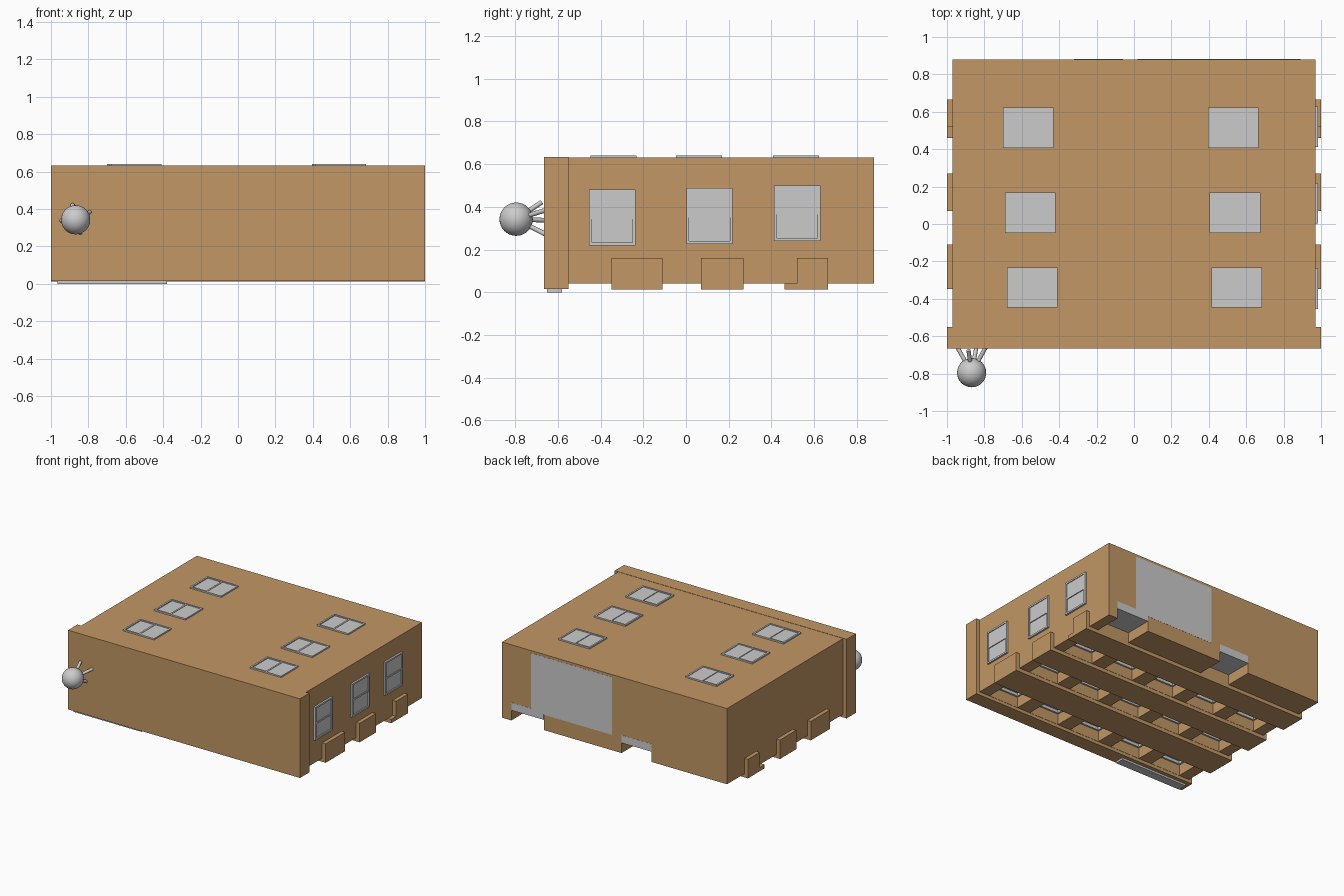
import bpy, bmesh
from math import radians
from mathutils import Matrix, Vector

if "Cube" in bpy.data.objects:
    bpy.data.objects.remove(bpy.data.objects["Cube"])

brick = bpy.data.materials.new("brick")
brick.diffuse_color = (0.54, 0.31, 0.13, 1)
brick.use_nodes = True
brick.node_tree.nodes["Principled BSDF"].inputs["Base Color"].default_value = brick.diffuse_color


def add_box(bm, lo, hi):
    lo, hi = Vector(lo), Vector(hi)
    m = Matrix.Translation((lo + hi) / 2) @ Matrix.Diagonal((*(hi - lo), 1))
    bmesh.ops.create_cube(bm, size=1, matrix=m)


def boxes(name, pairs, mat=None, matrix=None):
    bm = bmesh.new()
    for lo, hi in pairs:
        add_box(bm, lo, hi)
    if matrix:
        bm.transform(matrix)
    me = bpy.data.meshes.new(name)
    bm.to_mesh(me)
    bm.free()
    ob = bpy.data.objects.new(name, me)
    bpy.context.collection.objects.link(ob)
    if mat:
        me.materials.append(mat)
    return ob


def window(name, centre, across, up, w, h, depth=0.012):
    """Sash window: rim, two panes and a meeting rail, facing across x up."""
    a, u = Vector(across), Vector(up)
    n = a.cross(u)
    m = Matrix((a, u, n)).transposed().to_4x4()
    m.translation = centre
    x, y, b = w / 2, h / 2, 0.013
    parts = [((-x, -y, 0), (-x + b, y, depth)), ((x - b, -y, 0), (x, y, depth)),
             ((-x + b, -y, 0), (x - b, -y + b, depth)),
             ((-x + b, y - b, 0), (x - b, y, depth)),
             ((-x + b, -b / 2, 0), (x - b, b / 2, depth * 0.85)),
             ((-x + b, -y + b, -0.002), (x - b, -b / 2, depth * 0.35)),
             ((-x + b, b / 2, -0.002), (x - b, y - b, depth * 0.6))]
    return boxes(name, parts, None, m)


# Recesses on the underside: three rows of windows and two doorways
cols = [-0.75, -0.375, 0, 0.375, 0.75]
rows = [(-0.55, -0.35), (-0.11, 0.07), (0.27, 0.46)]
doors = [(-0.32, -0.06), (0.61, 0.89)]
holes = [((c - 0.13, y0 + 0.002, -0.1), (c + 0.13, y1 - 0.002, 0.16))
         for y0, y1 in rows for c in cols]
holes += [((x0, 0.66, -0.1), (x1, 1.0, 0.18)) for x0, x1 in doors]

# Main block with the recesses cut out
body = boxes("building_body", [((-0.97, -0.56, 0.04), (0.97, 0.88, 0.63))], brick)
cutter = boxes("recess_cutter", holes)
cutter.hide_render = True
mod = body.modifiers.new("recesses", 'BOOLEAN')
mod.operation = 'DIFFERENCE'
mod.solver = 'EXACT'
mod.object = cutter
bpy.context.view_layer.update()
cut = bpy.data.meshes.new_from_object(
    body.evaluated_get(bpy.context.evaluated_depsgraph_get()))
body.modifiers.clear()
body.data = cut
bpy.data.objects.remove(cutter)

# Roof slab and the ledges between storeys
boxes("roof_slab", [((-1, -0.665, 0.015), (1, -0.55, 0.632))], brick)
boxes("upper_ledge", [((-1, -0.348, 0.012), (1, -0.11, 0.16))], brick)
boxes("middle_ledge", [((-1, 0.07, 0.012), (1, 0.27, 0.16))], brick)
boxes("lower_ledge", [((-1, 0.52, 0.012), (1, 0.665, 0.16)),
                      ((-1, 0.46, 0.012), (1, 0.52, 0.042))], brick)

# Plain sign plate on the edge of the roof slab
boxes("sign_plate", [((-0.965, -0.65, 0.0), (-0.38, -0.58, 0.016))])

# Windows and door heads set in the recesses
for r, (y0, y1) in enumerate(rows):
    for c, x in enumerate(cols):
        window(f"recessed_window_{r}_{c}", (x, (y0 + y1) / 2, 0.159),
               (-1, 0, 0), (0, 1, 0), 0.26, y1 - y0 - 0.004, 0.035)
for i, (x0, x1) in enumerate(doors):
    boxes(f"door_{i}", [((x0, 0.66, 0.12), (x1, 0.881, 0.18))])

# Wide grey panel on the back wall
boxes("back_panel", [((0.02, 0.87, 0.16), (0.72, 0.881, 0.61))])

# Windows on the top face and on the right wall
for i, y in enumerate((-0.34, 0.06, 0.515)):
    for side, x in (("left", -0.555), ("right", 0.54)):
        window(f"{side}_top_window_{i}", (x - 0.01 * (i - 1), y, 0.63),
               (0, -1, 0), (1, 0, 0), 0.215, 0.27, 0.011)
for i, (y, z) in enumerate(((-0.345, 0.35), (0.11, 0.357), (0.52, 0.37))):
    window(f"side_window_{i}", (0.97, y, z), (0, 1, 0), (0, 0, 1), 0.217, 0.26, 0.014)

# Round tank on four splayed legs
centre = Vector((-0.868, -0.795, 0.342))
bpy.ops.mesh.primitive_uv_sphere_add(segments=32, ring_count=16, radius=0.078,
                                     location=centre)
bpy.context.object.name = "tank"
bpy.ops.object.shade_smooth_by_angle(angle=radians(40))
feet = [(-0.885, -0.675, 0.422), (-0.79, -0.655, 0.385),
        (-0.947, -0.655, 0.337), (-0.842, -0.655, 0.27)]
for i, foot in enumerate(feet):
    foot = Vector(foot)
    top = centre.lerp(foot, 0.3)
    axis = foot - top
    bpy.ops.mesh.primitive_cylinder_add(
        vertices=16, radius=0.011, depth=axis.length, location=(top + foot) / 2,
        rotation=axis.to_track_quat('Z', 'Y').to_euler())
    bpy.context.object.name = f"tank_leg_{i}"
    bpy.ops.object.shade_smooth_by_angle(angle=radians(40))
